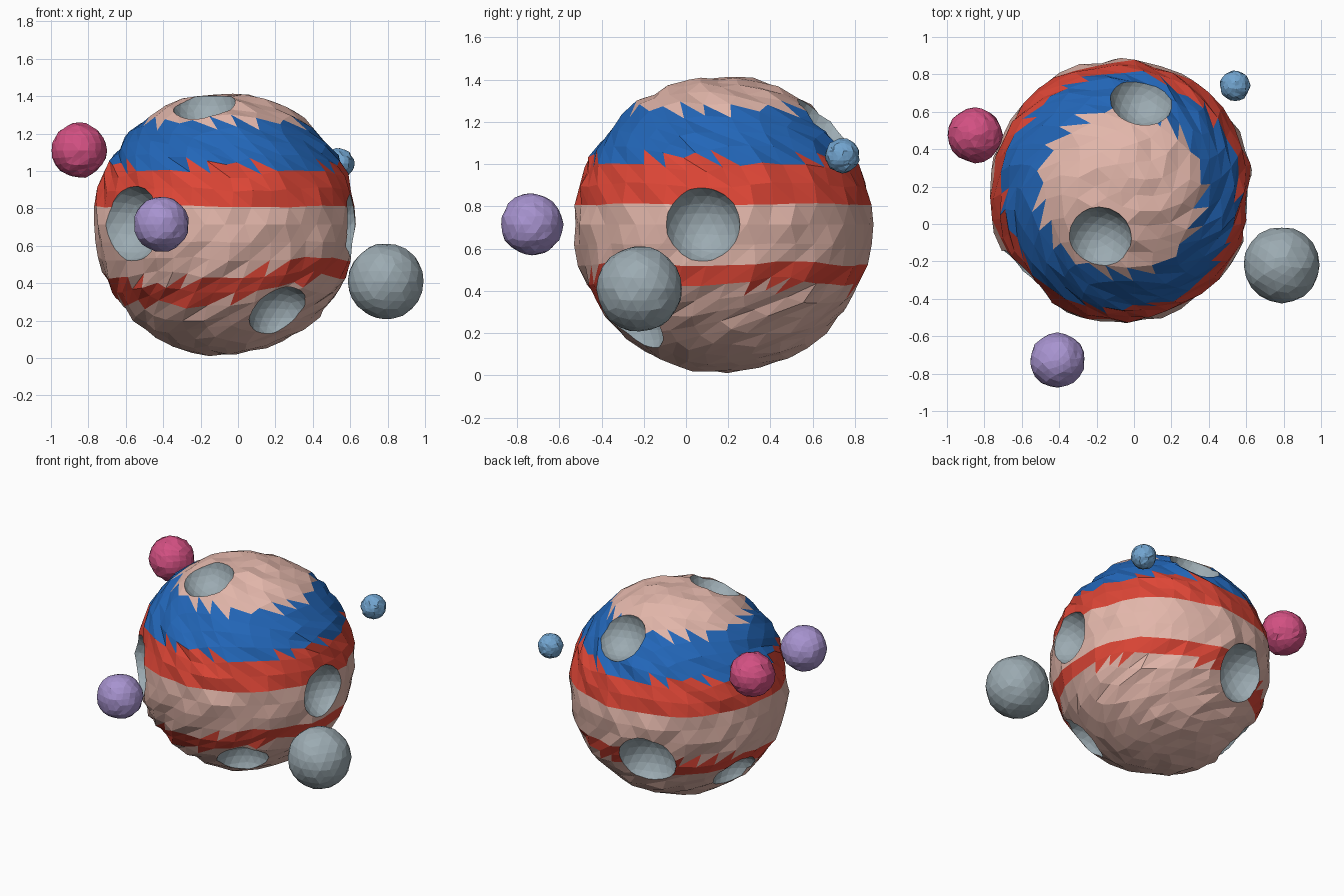
import bpy, bmesh, math, random
from mathutils import Vector, Matrix

random.seed(4)
if "Cube" in bpy.data.objects:
    bpy.data.objects.remove(bpy.data.objects["Cube"], do_unlink=True)


def material(name, hex_code):
    """Flat material from an sRGB hex code, stored as linear values."""
    srgb = [int(hex_code[i:i + 2], 16) / 255 for i in (0, 2, 4)]
    colour = [c / 12.92 if c < 0.04 else ((c + 0.055) / 1.055) ** 2.4 for c in srgb] + [1]
    mat = bpy.data.materials.new(name)
    mat.use_nodes = True
    mat.diffuse_color = colour
    mat.node_tree.nodes["Principled BSDF"].inputs["Base Color"].default_value = colour
    return mat


sand = material("sand_pink", "E2B6AA")
blue = material("deep_blue", "2266B8")
red = material("warm_red", "DE4636")
grey = material("stone_grey", "9CABB2")
purple = material("lavender", "A793CF")
magenta = material("magenta", "D25082")
sky = material("sky_blue", "72A5D0")
SAND, BLUE, RED, GREY = range(4)
planet_mats = [sand, blue, red, grey]


def rough_ball(bm, detail, radius, rough, twist):
    """Faceted ball, sheared into slanted slivers and jittered radially."""
    bmesh.ops.create_icosphere(bm, subdivisions=detail, radius=1)
    for v in bm.verts:
        spin = Matrix.Rotation(-twist * v.co.z ** 2, 3, "Z")
        v.co = spin @ v.co * radius * (1 + random.uniform(-rough, rough))


def finish(name, bm, mats, location):
    mesh = bpy.data.meshes.new(name)
    bm.to_mesh(mesh)
    bm.free()
    for mat in mats:
        mesh.materials.append(mat)
    obj = bpy.data.objects.new(name, mesh)
    obj.location = location
    bpy.context.collection.objects.link(obj)
    return obj


def band(p):
    """Colour band for a point relative to the planet centre."""
    if p.z > 0.545:
        return SAND
    if p.z > 0.305:
        return BLUE
    if p.z > 0.07:
        return RED
    # Thin lower stripe that dips and widens at the front
    dip = max(0, Vector((-0.5, -0.86, 0)).dot(p) / 0.65) ** 2
    middle = -0.265 + 0.06 * p.x - 0.12 * dip
    return RED if abs(p.z - middle) < 0.06 + 0.025 * dip else SAND


# Planet with coloured bands
centre = Vector((-0.07, 0.175, 0.715))
bm = bmesh.new()
rough_ball(bm, 4, 0.702, 0.019, 1.5)
for f in bm.faces:
    f.material_index = band(f.calc_center_median())
planet = finish("planet", bm, planet_mats, centre)

# Craters: direction from the centre and rim radius
craters = [
    ((-0.11, -0.245, 0.64), 0.17),
    ((0.11, 0.485, 0.49), 0.17),
    ((0.69, -0.095, 0.0), 0.18),
    ((0.29, -0.43, -0.475), 0.17),
    ((-0.51, -0.48, 0.005), 0.21),
    ((-0.17, 0.60, -0.26), 0.20),
    ((-0.53, 0.13, -0.44), 0.16),
]
bm = bmesh.new()
lift = 0.05
for direction, rim in craters:
    spot = Vector(direction).normalized() * (0.69 + lift)
    bmesh.ops.create_icosphere(bm, subdivisions=3, radius=math.hypot(rim, lift),
                               matrix=Matrix.Translation(spot))
for f in bm.faces:
    f.material_index = GREY
cutter = finish("crater_cutter", bm, planet_mats, centre)
cutter.hide_render = True

cut = planet.modifiers.new("craters", "BOOLEAN")
cut.operation = "DIFFERENCE"
cut.solver = "EXACT"
cut.object = cutter
bpy.context.view_layer.objects.active = planet
bpy.ops.object.modifier_apply(modifier=cut.name)
bpy.data.objects.remove(cutter, do_unlink=True)

# Moons: name, material, position, radius, roughness, twist
moons = [
    ("magenta_moon", magenta, (-0.85, 0.475, 1.11), 0.147, 0.03, 1.2),
    ("lavender_moon", purple, (-0.41, -0.73, 0.715), 0.147, 0.03, 0.6),
    ("grey_moon", grey, (0.79, -0.22, 0.41), 0.203, 0.02, 0.2),
    ("small_blue_moon", sky, (0.54, 0.74, 1.04), 0.081, 0.05, 1.2),
]
for name, mat, location, radius, rough, twist in moons:
    bm = bmesh.new()
    rough_ball(bm, 3, radius, rough, twist)
    finish(name, bm, [mat], location)
